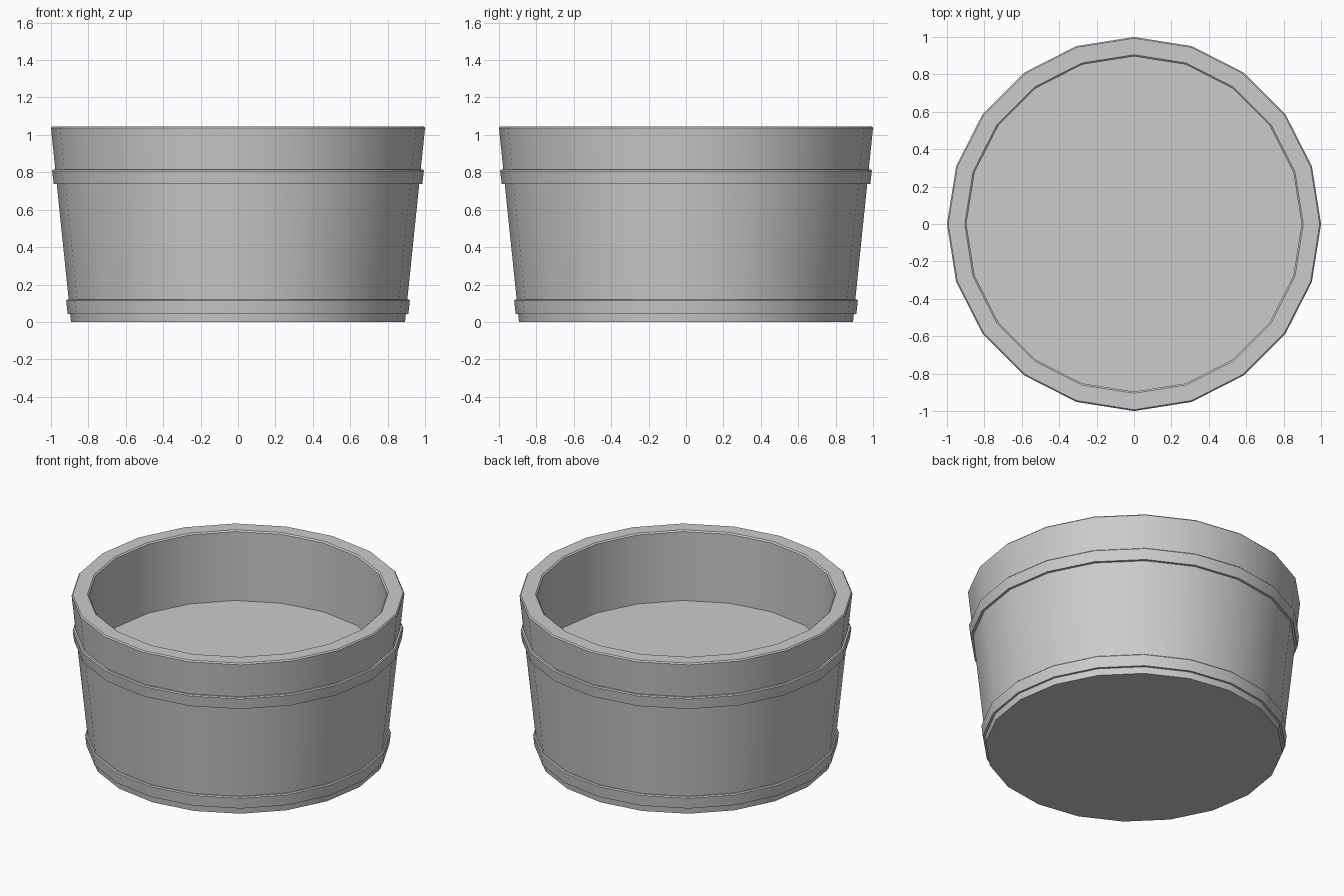
import bpy, bmesh, math

if "Cube" in bpy.data.objects:
    bpy.data.objects.remove(bpy.data.objects["Cube"])

SIDES = 20


def lathe(name, profile, closed=False, cap_start=False, cap_end=False):
    """Revolve (radius, z) points around z; optionally close loop or cap ends."""
    bm = bmesh.new()
    rings = [[bm.verts.new((r * math.cos(a), r * math.sin(a), z))
              for a in (2 * math.pi * i / SIDES for i in range(SIDES))]
             for r, z in profile]
    pairs = list(zip(rings, rings[1:]))
    if closed:
        pairs.append((rings[-1], rings[0]))
    for lo, hi in pairs:
        for i in range(SIDES):
            j = (i + 1) % SIDES
            bm.faces.new((lo[i], lo[j], hi[j], hi[i]))
    if cap_start:
        bm.faces.new(rings[0][::-1])
    if cap_end:
        bm.faces.new(rings[-1])
    bmesh.ops.recalc_face_normals(bm, faces=bm.faces)
    mesh = bpy.data.meshes.new(name)
    bm.to_mesh(mesh)
    bm.free()
    obj = bpy.data.objects.new(name, mesh)
    bpy.context.collection.objects.link(obj)
    bpy.ops.object.select_all(action='DESELECT')
    obj.select_set(True)
    bpy.context.view_layer.objects.active = obj
    bpy.ops.object.shade_smooth_by_angle(angle=math.radians(30))
    return obj


# Tub: tapered outer wall, softened rim, straight inner wall and raised floor
lathe("tub", [(0.893, 0), (1.0, 1.037), (0.993, 1.045),
              (0.905, 1.045), (0.896, 1.037), (0.896, 0.58)],
      cap_start=True, cap_end=True)


# Hoops: tapered bands with a small chamfer along the upper edge
def hoop(name, r_bottom, r_top, z_bottom, z_top, depth=0.03):
    lathe(name, [(r_bottom - depth, z_bottom), (r_bottom, z_bottom),
                 (r_top, z_top - 0.006), (r_top - 0.006, z_top),
                 (r_top - depth, z_top)], closed=True)


hoop("upper_hoop", 0.985, 0.994, 0.737, 0.814)
hoop("lower_hoop", 0.911, 0.919, 0.043, 0.121)
